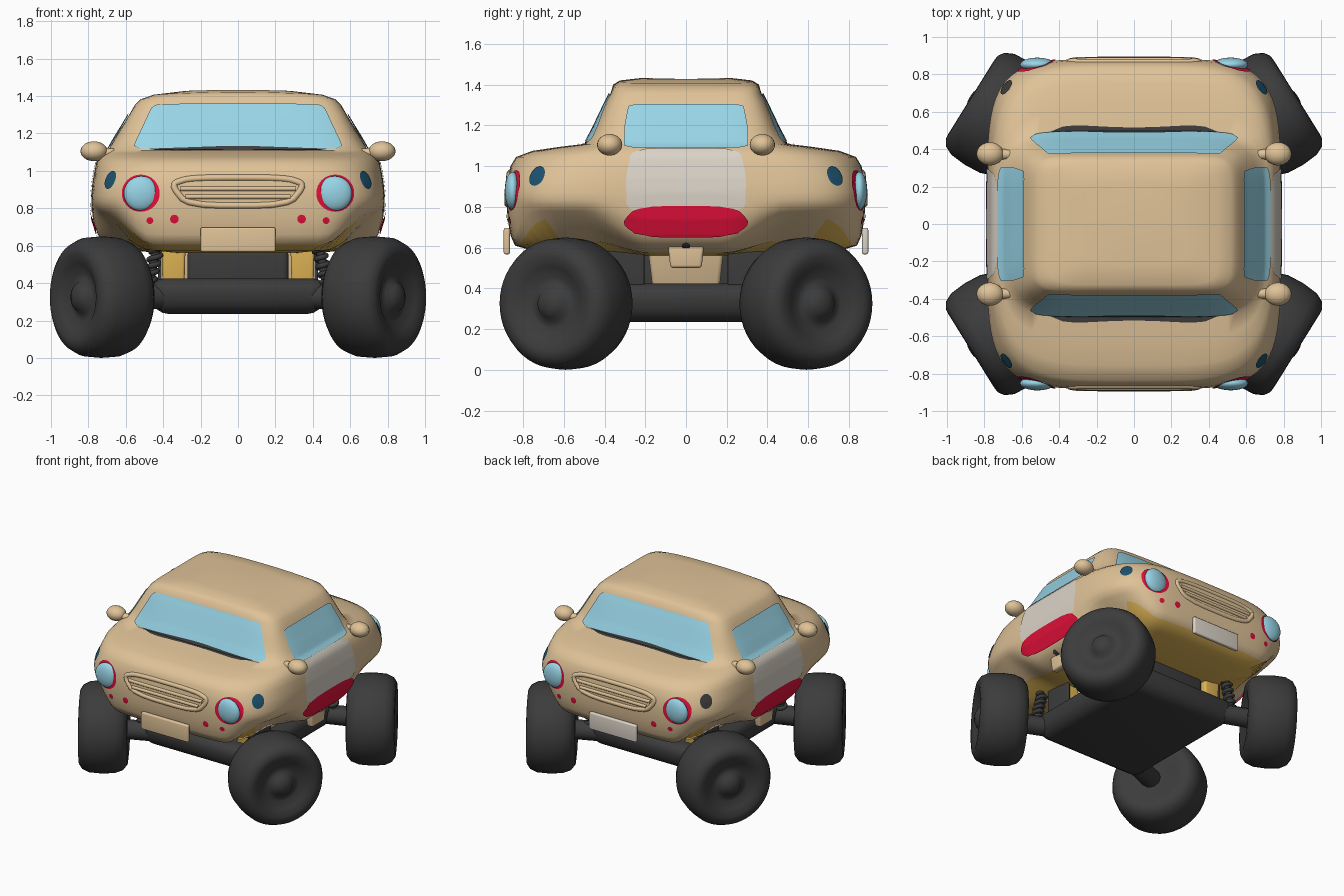
import bpy, bmesh, math
from mathutils import Vector, Matrix
from mathutils.bvhtree import BVHTree

if "Cube" in bpy.data.objects:
    bpy.data.objects.remove(bpy.data.objects["Cube"])


def material(name, r, g, b):
    m = bpy.data.materials.new(name)
    lin = [((c / 255 + 0.055) / 1.055) ** 2.4 for c in (r, g, b)]
    m.diffuse_color = (*lin, 1)
    m.use_nodes = True
    m.node_tree.nodes["Principled BSDF"].inputs["Base Color"].default_value = m.diffuse_color
    return m


TAN = material("tan paint", 224, 195, 152)
OCHRE = material("ochre underside", 222, 180, 85)
DARK = material("dark rubber", 60, 60, 60)
GLASS = material("light blue glass", 152, 212, 230)
RED = material("red", 226, 16, 58)
GREY = material("pale grey", 219, 211, 199)
TEAL = material("dark blue lamp", 28, 82, 110)


def finish(name, bm, *mats, angle=40):
    me = bpy.data.meshes.new(name)
    bm.to_mesh(me)
    bm.free()
    for m in mats:
        me.materials.append(m)
    me.shade_smooth()
    me.set_sharp_from_angle(angle=math.radians(angle))
    ob = bpy.data.objects.new(name, me)
    bpy.context.collection.objects.link(ob)
    return ob


def box(name, center, size, mat, bevel=0.02, taper=1.0):
    bm = bmesh.new()
    bmesh.ops.create_cube(bm, size=1)
    for v in bm.verts:
        k = taper if v.co.z < 0 else 1
        v.co = Vector(center) + Vector((v.co.x * size[0] * k, v.co.y * size[1] * k, v.co.z * size[2]))
    bmesh.ops.bevel(bm, geom=bm.edges[:], offset=bevel, segments=4, profile=0.5, affect='EDGES')
    return finish(name, bm, mat)


def ball(name, center, radii, mat):
    bm = bmesh.new()
    bmesh.ops.create_uvsphere(bm, u_segments=24, v_segments=14, radius=1)
    bmesh.ops.transform(bm, matrix=Matrix.Translation(center) @ Matrix.Diagonal((*radii, 1)), verts=bm.verts)
    return finish(name, bm, mat)


def tube(name, pts, r, mat, cyclic=False):
    cu = bpy.data.curves.new(name, 'CURVE')
    cu.dimensions = '3D'
    cu.bevel_depth, cu.bevel_resolution, cu.use_fill_caps = r, 3, True
    sp = cu.splines.new('POLY')
    sp.points.add(len(pts) - 1)
    for p, q in zip(sp.points, pts):
        p.co = (*q, 1)
    sp.use_cyclic_u = cyclic
    cu.materials.append(mat)
    ob = bpy.data.objects.new(name, cu)
    bpy.context.collection.objects.link(ob)


def smooth(t, lo, hi):
    t = min(max((t - lo) / (hi - lo), 0), 1)
    return t * t * (3 - 2 * t)


# Body shell: stacked rounded-rectangle rings, z / half width / half length / squareness / arch lift
RINGS = [(0.56, 0.38, 0.48, 4, 0.3), (0.575, 0.60, 0.72, 5, 0.7), (0.61, 0.71, 0.84, 5, 1),
         (0.66, 0.75, 0.862, 5, 0.85), (0.74, 0.775, 0.876, 5, 0.5), (0.80, 0.782, 0.88, 5, 0.25),
         (0.87, 0.785, 0.882, 5, 0), (0.94, 0.778, 0.876, 4.6, 0), (1.0, 0.767, 0.862, 4.2, 0),
         (1.045, 0.757, 0.835, 4, 0), (1.075, 0.738, 0.755, 4, 0), (1.095, 0.714, 0.62, 4.5, 0),
         (1.11, 0.695, 0.495, 6, 0), (1.18, 0.655, 0.457, 6, 0), (1.25, 0.612, 0.424, 7, 0),
         (1.31, 0.576, 0.395, 8, 0), (1.355, 0.55, 0.372, 8, 0), (1.383, 0.52, 0.357, 9, 0),
         (1.403, 0.45, 0.325, 8, 0), (1.415, 0.28, 0.22, 5, 0)]
N = 128
bm = bmesh.new()
loops = []
for z, a, b, n, k in RINGS:
    loop = []
    for i in range(N):
        c, s = math.cos(2 * math.pi * i / N), math.sin(2 * math.pi * i / N)
        r = (abs(c) ** n + abs(s) ** n) ** (-1 / n)
        x, y = a * r * c, b * r * s
        lift = 0.14 * smooth(abs(x), 0.46, 0.68) * smooth(abs(y), 0.18, 0.5)
        crown = 0.018 * (1 - (x / 0.52) ** 2) if z > 1.37 else 0
        loop.append(bm.verts.new((x, y, z + k * lift + crown)))
    loops.append(loop)
for j in range(len(loops) - 1):
    for i in range(N):
        f = bm.faces.new((loops[j][i], loops[j][(i + 1) % N], loops[j + 1][(i + 1) % N], loops[j + 1][i]))
        c = f.calc_center_median()
        f.material_index = 1 if j < 2 and abs(c.x) < 0.6 else 0
bm.faces.new(loops[0][::-1]).material_index = 1
bm.faces.new(loops[-1])
bmesh.ops.recalc_face_normals(bm, faces=bm.faces)
BVH = BVHTree.FromBMesh(bm)
finish("body_shell", bm, TAN, OCHRE, angle=50)


# Helpers that lay outlines onto the body along direction d
def project(p, q, d, u, off):
    o = u * p + Vector((0, 0, q)) - d * 3
    hit, nor, _, _ = BVH.ray_cast(o, d)
    if hit is None:
        hit, nor, _, _ = BVH.find_nearest(o + d * 2.2)
    return hit + nor * off


def rounded(pts, cut=0.2, sub=3):
    for _ in range(2):
        out = []
        for i, (x, y) in enumerate(pts):
            x2, y2 = pts[(i + 1) % len(pts)]
            out += [(x + (x2 - x) * t, y + (y2 - y) * t) for t in (cut, 1 - cut)]
        pts = out
    out = []
    for i, (x, y) in enumerate(pts):
        x2, y2 = pts[(i + 1) % len(pts)]
        out += [(x + (x2 - x) * k / sub, y + (y2 - y) * k / sub) for k in range(sub)]
    return out


def ellipse(cx, cy, rx, ry, n=32):
    return [(cx + rx * math.cos(2 * math.pi * i / n), cy + ry * math.sin(2 * math.pi * i / n)) for i in range(n)]


def decal(name, pts, d, u, mat, off=0.006, steps=10):
    cx = sum(p[0] for p in pts) / len(pts)
    cy = sum(p[1] for p in pts) / len(pts)
    bm = bmesh.new()
    mid = bm.verts.new(project(cx, cy, d, u, off))
    rings = [[bm.verts.new(project(cx + (x - cx) * k / steps, cy + (y - cy) * k / steps, d, u, off))
              for x, y in pts] for k in range(1, steps + 1)]
    for i in range(len(pts)):
        j = (i + 1) % len(pts)
        bm.faces.new((mid, rings[0][i], rings[0][j]))
        for r0, r1 in zip(rings, rings[1:]):
            bm.faces.new((r0[i], r1[i], r1[j], r0[j]))
    bm.normal_update()
    if sum(f.normal.dot(d) * f.calc_area() for f in bm.faces) > 0:
        bmesh.ops.reverse_faces(bm, faces=bm.faces[:])
    finish(name, bm, mat)


X, Y = Vector((1, 0, 0)), Vector((0, 1, 0))

# Both ends: windscreen, grille, lamps, plate
for s, end in ((-1, "front"), (1, "back")):
    d = Y * -s
    decal(end + "_wiper_strip", rounded([(-.45, 1.105), (0, 1.108), (.45, 1.105), (.5, 1.13), (0, 1.15), (-.5, 1.13)]),
          d, X, DARK, 0.004)
    decal(end + "_windscreen", rounded([(-.565, 1.112), (0, 1.132), (.565, 1.112), (.455, 1.35), (.25, 1.358),
                                        (-.25, 1.358), (-.455, 1.35)], 0.08), d, X, GLASS, 0.008, 14)
    rim = rounded([(-.36, .93), (-.25, .965), (.25, .965), (.36, .93), (.27, .815), (-.27, .815)])
    tube(end + "_grille_rim", [project(p, q, d, X, -0.006) for p, q in rim], 0.018, TAN, True)
    for z, w in ((0.905, 0.31), (0.862, 0.28)):
        tube(end + "_grille_bar", [project(w * k / 8, z, d, X, -0.002) for k in range(-8, 9)], 0.013, TAN)
    box(end + "_plate", (0, s * 0.88, 0.632), (0.40, 0.03, 0.13), TAN if s < 0 else GREY, 0.01)
    for sx in (-1, 1):
        decal(end + "_headlamp_ring", ellipse(sx * .518, .88, .1, .098), d, X, RED)
        c = project(sx * .518, .88, d, X, -0.005)
        ball(end + "_headlamp", c, (0.094, 0.038, 0.093), GLASS)
        for x, z, r in ((.34, .743, .023), (.47, .735, .018)):
            decal(end + "_red_marker", ellipse(sx * x, z, r, r, 16), d, X, RED, steps=3)
        # Corner lamps and door mirrors
        nrm = Vector((sx, s, 0)).normalized()
        decal(end + "_corner_lamp", ellipse(sx * s * .035, .95, .043, .048, 24), -nrm,
              Vector((-s, sx, 0)).normalized(), DARK if (sx, s) == (-1, 1) else TEAL, steps=5)
        ball(end + "_mirror", (sx * .77, s * .375, 1.105), (.072, .062, .053), TAN)
        tube(end + "_mirror_arm", [(sx * .64, s * .37, 1.09), (sx * .75, s * .375, 1.10)], 0.028, TAN)

# Sides: window, door panel, red sill panel, dark bolt, sill lug
for s in (-1, 1):
    d = X * -s
    decal("side_window", rounded([(-.305, 1.085), (.305, 1.085), (.30, 1.2), (.28, 1.302), (-.28, 1.302), (-.30, 1.2)],
                                 0.08), d, Y, GLASS, 0.008)
    decal("door_panel", rounded([(-.29, .77), (.29, .77), (.295, .95), (.265, 1.085), (-.265, 1.085), (-.295, .95)],
                                0.15), d, Y, GREY, 0.005)
    decal("red_sill", rounded([(-.22, .655), (.22, .655), (.32, .72), (.24, .805), (-.24, .805), (-.32, .72)]),
          d, Y, RED, 0.0095)
    decal("sill_bolt", ellipse(0, .612, .02, .016, 12), d, Y, DARK, 0.006, 2)
    box("sill_lug", (s * .66, 0, .56), (.06, .18, .12), TAN, 0.015, 0.85)

# Undercarriage
box("chassis", (0, 0, 0.33), (0.96, 1.1, 0.19), DARK, 0.08, 0.94)
box("gearbox", (0, 0, 0.48), (0.54, 0.84, 0.2), DARK, 0.03)
box("chassis_mount", (0, 0, 0.5), (0.82, 0.38, 0.24), TAN, 0.02, 0.85)
for sx in (-1, 1):
    for sy in (-1, 1):
        box("ochre_bracket", (sx * .345, sy * .33, .5), (.13, .22, .24), OCHRE, 0.015, 0.9)
        box("spring_tower", (sx * .418, sy * .315, .5), (.02, .22, .24), DARK, 0.006)

# Wheels, turned outward at every corner, with axle arm and spring
PROFILE = [(.17, 0), (.168, .03), (.15, .068), (.12, .088), (.113, .13), (.145, .18), (.163, .23), (.16, .262),
           (.138, .295), (.09, .318), (0, .325), (-.09, .319), (-.145, .298), (-.175, .26), (-.18, .21), (-.13, .12), (-.13, 0)]
for sx in (-1, 1):
    for sy in (-1, 1):
        bm = bmesh.new()
        vs = [bm.verts.new((h, 0, r)) for h, r in PROFILE]
        es = [bm.edges.new(e) for e in zip(vs, vs[1:])]
        bmesh.ops.spin(bm, geom=vs + es, cent=(0, 0, 0), axis=(1, 0, 0), angle=2 * math.pi, steps=48)
        bmesh.ops.remove_doubles(bm, verts=bm.verts, dist=0.0005)
        yaw = math.atan2(sy * 0.53, sx * 0.85)
        bmesh.ops.transform(bm, matrix=Matrix.Translation((sx * .732, sy * .592, .325)) @ Matrix.Rotation(yaw, 4, 'Z'),
                            verts=bm.verts)
        bmesh.ops.recalc_face_normals(bm, faces=bm.faces)
        finish("wheel", bm, DARK, angle=60)
        tube("axle_arm", [(sx * .3, sy * .42, .33), (sx * .7, sy * .58, .325)], 0.07, DARK)
        coil = [(sx * (.48 - .05 * t / 60) + .03 * math.cos(t * .55), sy * .48 + .03 * math.sin(t * .55), .38 + .22 * t / 60)
                for t in range(61)]
        tube("spring", coil, 0.014, DARK)
        tube("damper", [(sx * .48, sy * .48, .36), (sx * .43, sy * .48, .62)], 0.025, DARK)
